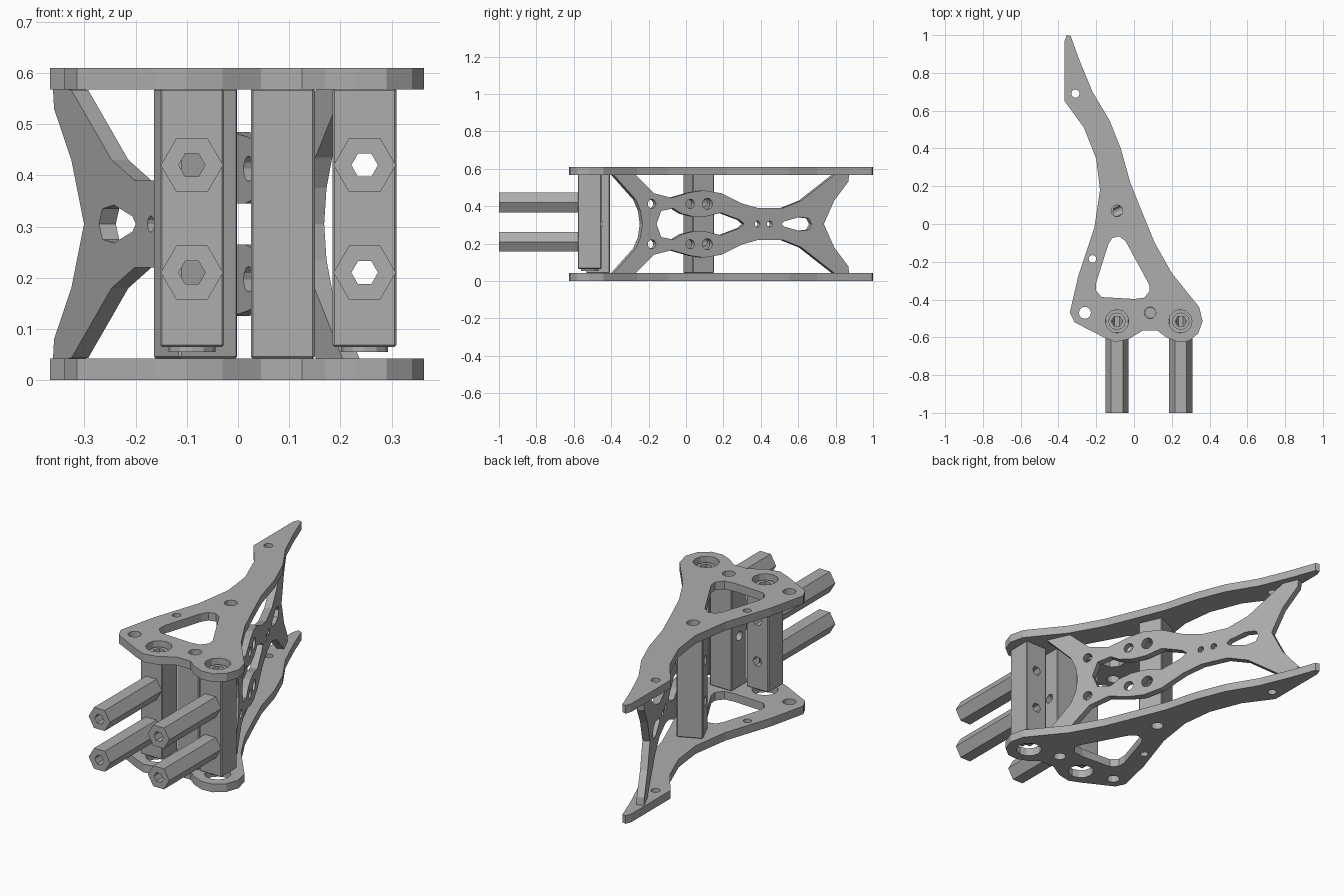
import bpy
from math import cos, sin, pi, atan
from mathutils import Matrix, Vector

cube = bpy.data.objects.get("Cube")
if cube:
    bpy.data.objects.remove(cube, do_unlink=True)

grey = bpy.data.materials.new("plain_grey")
grey.use_nodes = True
grey.diffuse_color = (0.42, 0.42, 0.42, 1)
grey.node_tree.nodes["Principled BSDF"].inputs["Base Color"].default_value = grey.diffuse_color

MID = 0.305          # half height of the frame
BORES = (0.42, 0.21)  # heights of the rods and their bores


def ring(x, y, r, n=12, turn=0.0):
    return [(x + r * cos(turn + 2 * pi * i / n), y + r * sin(turn + 2 * pi * i / n)) for i in range(n)]


def activate(ob):
    bpy.ops.object.select_all(action='DESELECT')
    ob.select_set(True)
    bpy.context.view_layer.objects.active = ob


def slab(name, loops, thick, matrix):
    """Outline with holes, extruded evenly about its own plane."""
    cu = bpy.data.curves.new(name, 'CURVE')
    cu.dimensions, cu.fill_mode, cu.extrude = '2D', 'BOTH', thick / 2
    for loop in loops:
        sp = cu.splines.new('POLY')
        sp.points.add(len(loop) - 1)
        for p, (x, y) in zip(sp.points, loop):
            p.co = (x, y, 0, 1)
        sp.use_cyclic_u = True
    ob = bpy.data.objects.new(name, cu)
    bpy.context.collection.objects.link(ob)
    ob.matrix_world = matrix
    activate(ob)
    bpy.ops.object.convert(target='MESH')
    ob = bpy.context.object
    ob.data.materials.clear()
    ob.data.materials.append(grey)
    ob.data.shade_flat()
    return ob


def cylinder(name, loc, r, depth, n=12, rot=(0, 0, 0)):
    bpy.ops.mesh.primitive_cylinder_add(vertices=n, radius=r, depth=depth, location=loc, rotation=rot)
    ob = bpy.context.object
    ob.name = name
    return ob


def boolean(ob, tool, operation='DIFFERENCE'):
    tool.hide_render = True
    mod = ob.modifiers.new("bool", 'BOOLEAN')
    mod.operation, mod.object, mod.solver = operation, tool, 'EXACT'
    activate(ob)
    bpy.ops.object.modifier_apply(modifier=mod.name)
    bpy.data.objects.remove(tool, do_unlink=True)


def post(name, x, y, z0, z1, turn=0.0):
    bpy.ops.mesh.primitive_cube_add(size=1, location=(x, y, (z0 + z1) / 2), rotation=(0, 0, turn))
    ob = bpy.context.object
    ob.name = name
    ob.scale = (0.125, 0.125, z1 - z0)
    bpy.ops.object.transform_apply(location=False, rotation=False, scale=True)
    bev = ob.modifiers.new("bevel", 'BEVEL')
    bev.width, bev.segments = 0.004, 1
    bpy.ops.object.modifier_apply(modifier=bev.name)
    ob.data.materials.append(grey)
    return ob


# Top and bottom side plates
outline = [(-0.356, 1.0), (-0.335, 0.995), (-0.29, 0.87), (-0.22, 0.70), (-0.13, 0.55),
           (-0.07, 0.40), (-0.02, 0.22), (0.04, 0.07), (0.11, -0.10), (0.20, -0.26),
           (0.345, -0.44), (0.363, -0.515), (0.34, -0.58), (0.29, -0.62), (0.23, -0.625),
           (0.17, -0.60), (0.125, -0.565), (0.045, -0.565), (-0.03, -0.61), (-0.10, -0.625),
           (-0.16, -0.60), (-0.315, -0.52), (-0.34, -0.47), (-0.295, -0.275), (-0.21, -0.02),
           (-0.18, 0.18), (-0.20, 0.345), (-0.265, 0.51), (-0.367, 0.65), (-0.367, 0.97)]
window = [(-0.115, -0.075), (-0.08, -0.065), (-0.045, -0.09), (0.08, -0.32), (0.083, -0.355),
          (0.055, -0.39), (0, -0.397), (-0.17, -0.387), (-0.2, -0.355), (-0.2, -0.31), (-0.135, -0.105)]
holes = [(-0.31, 0.69, 0.022), (-0.09, 0.07, 0.031), (-0.22, -0.185, 0.02), (-0.26, -0.47, 0.032),
         (0.085, -0.47, 0.031), (-0.09, -0.515, 0.062), (0.245, -0.515, 0.062)]
loops = [outline, window] + [ring(*h) for h in holes]
for name, z in (("bottom_plate", 0.021), ("top_plate", 0.589)):
    slab(name, loops, 0.042, Matrix.Translation((0, 0, z)))

# X shaped cross brace, standing upright and slanting across the plates
SLOPE = 0.45
u = Vector((-SLOPE, 1, 0)).normalized()
w = u.cross(Vector((0, 0, 1)))
brace_frame = Matrix((u, (0, 0, 1), w)).transposed().to_4x4()
brace_frame.translation = (0.044, 0, MID)
stretch = 1 / u.y


def mirrored(half):
    """Upper half, given as distance along and height above the middle, mirrored downwards."""
    up = [(y * stretch, h) for y, h in half]
    return up + [(s, -h) for s, h in reversed(up) if h > 0]


brace = mirrored([(-0.24, 0), (-0.25, 0.07), (-0.275, 0.13), (-0.395, 0.265), (-0.28, 0.265),
                  (-0.18, 0.165), (-0.085, 0.14), (0.02, 0.17), (0.09, 0.18), (0.18, 0.165),
                  (0.29, 0.11), (0.38, 0.085), (0.51, 0.085), (0.61, 0.125), (0.785, 0.262),
                  (0.865, 0.265), (0.86, 0.225), (0.785, 0.125), (0.73, 0)])
eye = mirrored([(-0.165, 0), (-0.14, 0.07), (-0.075, 0.083), (-0.03, 0.055), (0.03, 0.04),
                (0.10, 0.04), (0.18, 0.06), (0.28, 0.022), (0.305, 0)])
drop = mirrored([(0.505, 0), (0.52, 0.015), (0.6, 0.037), (0.65, 0.03), (0.665, 0)])
pins = [ring(y * stretch, side * 0.108, r) for y, r in ((-0.19, 0.024), (0.015, 0.025), (0.107, 0.03))
        for side in (-1, 1)]
pins += [ring(y * stretch, 0, 0.016) for y in (0.375, 0.44)]
slab("cross_brace", [brace, eye, drop] + pins, 0.036, brace_frame)

# Front posts with round bosses, hollow ends and a pair of hexagonal rods each
for side, x in (("right", -0.09), ("left", 0.2475)):
    y = -0.515
    ob = post(side + "_front_post", x, y, 0.065, 0.57)
    boolean(ob, cylinder("boss", (x, y, 0.32), 0.046, 0.53), 'UNION')
    boolean(ob, cylinder("top_bore", (x, y, 0.52), 0.03, 0.2, 6, (0, 0, pi / 6)))
    boolean(ob, cylinder("bottom_bore", (x, y, 0.11), 0.03, 0.2, 6, (0, 0, pi / 6)))
    for z in BORES:
        boolean(ob, cylinder("rod_bore", (x, y, z), 0.026, 0.3, 6, (pi / 2, pi / 6, 0)))
        level = "upper" if z > MID else "lower"
        frame = Matrix.Translation((x, -0.789, z)) @ Matrix.Rotation(pi / 2, 4, 'X')
        slab(f"{side}_{level}_rod", [ring(0, 0, 0.061, 6), ring(0, 0, 0.026, 6)], 0.422, frame)

# Inner spacer posts: a square one in front, one turned to lie along the brace
for name, x, y, turn in (("middle_post", 0.0875, -0.47, 0.0), ("rear_post", -0.083, 0.068, atan(SLOPE))):
    ob = post(name, x, y, 0.042, 0.57, turn)
    for z in (0.54, 0.07):
        boolean(ob, cylinder("end_bore", (x, y, z), 0.028, 0.22))
    for z in ((MID,) if turn == 0 else BORES):
        boolean(ob, cylinder("side_bore", (x, y, z), 0.024, 0.3, 12, (0, pi / 2, turn)))
